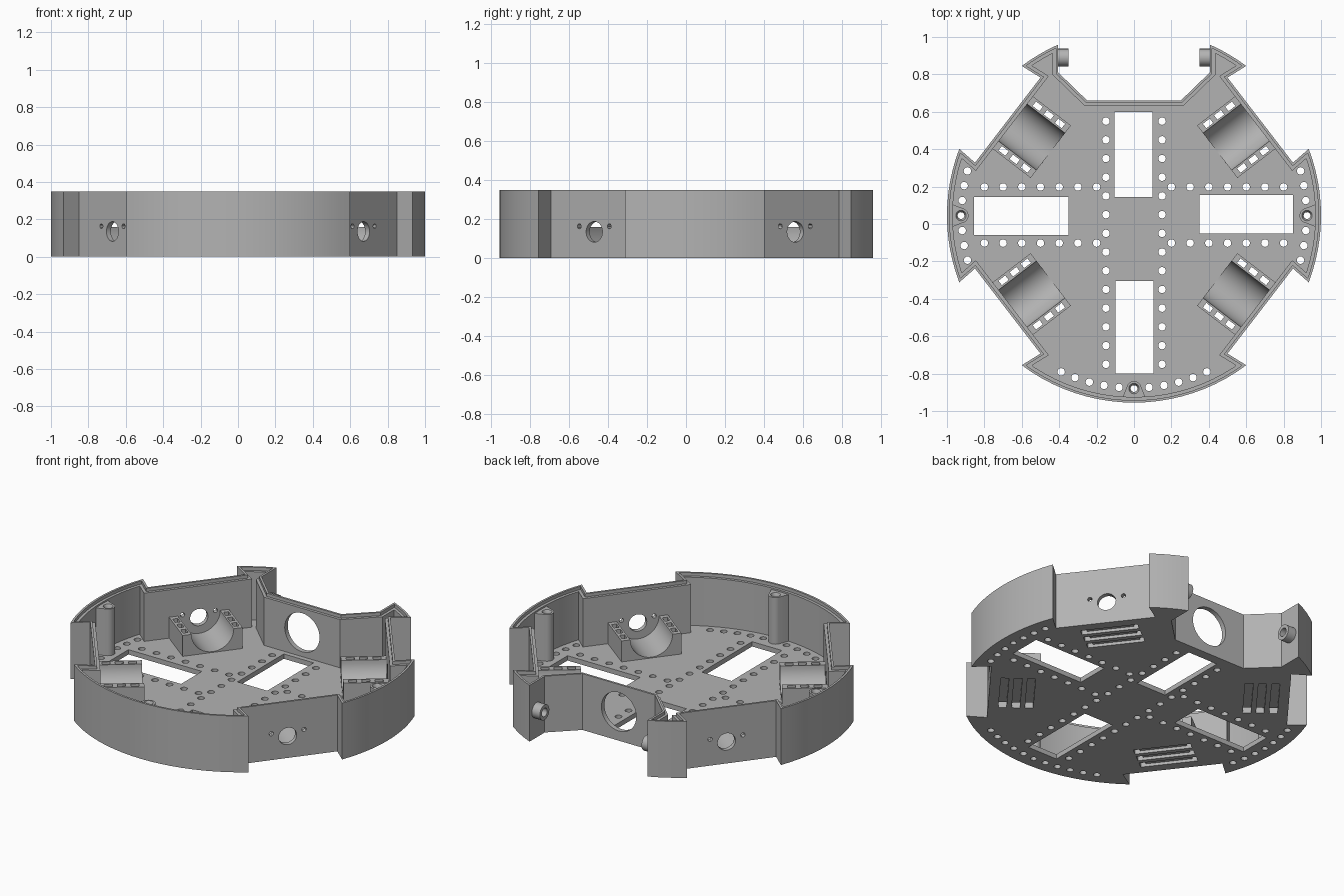
import bpy
import bmesh
from math import sin, cos, radians
from mathutils import Matrix, Vector

if "Cube" in bpy.data.objects:
    bpy.data.objects.remove(bpy.data.objects["Cube"], do_unlink=True)

YC = 0.045           # centre of the round body
HEIGHT = 0.35
FLOOR = 0.03
WALL_DIST = 0.846    # from centre to the flat motor walls
WALL_ANGLES = (37.5, 142.5, 217.5, 322.5)
POST_ANGLES = (0, 180, 270)
POST_R = 0.925

grey = bpy.data.materials.new("plain_grey")
grey.use_nodes = True
grey.diffuse_color = (0.45, 0.45, 0.45, 1)
grey.node_tree.nodes["Principled BSDF"].inputs["Base Color"].default_value = (0.45, 0.45, 0.45, 1)


def finish(bm, name):
    bmesh.ops.recalc_face_normals(bm, faces=bm.faces[:])
    mesh = bpy.data.meshes.new(name)
    bm.to_mesh(mesh)
    bm.free()
    mesh.materials.append(grey)
    obj = bpy.data.objects.new(name, mesh)
    bpy.context.collection.objects.link(obj)
    return obj


def arc(r, start, end, steps, cx=0.0, cy=0.0):
    angles = [radians(start + (end - start) * i / steps) for i in range(steps + 1)]
    return [(cx + r * cos(a), cy + r * sin(a)) for a in angles]


def circle(r, cx=0.0, cy=0.0, sides=24):
    return arc(r, 0, 360, sides, cx, cy)[:-1]


def rect(x0, x1, y0, y1):
    return [(x0, y0), (x1, y0), (x1, y1), (x0, y1)]


def prism(bm, points, low, high, matrix=Matrix()):
    rings = [[bm.verts.new(matrix @ Vector((x, y, z))) for x, y in points] for z in (low, high)]
    skin(bm, rings)


def skin(bm, rings):
    count = len(rings[0])
    for a, b in zip(rings, rings[1:]):
        for i in range(count):
            j = (i + 1) % count
            bm.faces.new((a[i], a[j], b[j], b[i]))
    bm.faces.new(rings[0][::-1])
    bm.faces.new(rings[-1])


def inset(points, d):
    """Move every edge of a counter-clockwise outline inwards by d."""
    result = []
    pts = [Vector(p) for p in points]
    for i, p in enumerate(pts):
        e1 = (p - pts[i - 1]).normalized()
        e2 = (pts[(i + 1) % len(pts)] - p).normalized()
        n1, n2 = Vector((-e1.y, e1.x)), Vector((-e2.y, e2.x))
        result.append(tuple(p + (n1 + n2) * d / (1 + n1.dot(n2))))
    return result


def polar(angle, dist):
    """Local x points outwards, y along the wall, z up."""
    turn = Matrix.Rotation(radians(angle), 4, 'Z')
    return Matrix.Translation((0, YC, 0)) @ turn @ Matrix.Translation((dist, 0, 0))


# Turns a profile drawn as (along wall, up) so that it extrudes outwards
UPRIGHT = Matrix(((0, 0, 1, 0), (1, 0, 0, 0), (0, 1, 0, 0), (0, 0, 0, 1)))

# Body outline: right half, then its mirror
half = arc(1, -90, -53.13, 10, 0, YC)
half += [(0.5, YC - 0.738), (0.85, YC - 0.283)]
half += arc(1, -20.9, 20.9, 12, 0, YC)
half += [(0.85, YC + 0.283), (0.5, YC + 0.738)]
half += arc(1, 53.13, 66.1, 4, 0, YC)
half += [(0.405, 0.81), (0.25, 0.66)]
outline = half + [(-x, y) for x, y in reversed(half) if x > 0.001]

# Tray body with floor, wall and stepped rim
bm = bmesh.new()
steps = [(0, 0), (0, HEIGHT), (0.013, HEIGHT), (0.013, 0.33), (0.03, 0.33), (0.03, FLOOR)]
skin(bm, [[bm.verts.new((x, y, z)) for x, y in inset(outline, d)] for d, z in steps])
body = finish(bm, "tray_body")

# Motor cradles on the floor
bm = bmesh.new()
cradle = [(-0.177, 0.025), (0.177, 0.025), (0.177, 0.16)]
cradle += arc(0.125, 0, -180, 20, 0, 0.16) + [(-0.177, 0.16)]
for angle in WALL_ANGLES:
    prism(bm, cradle, -0.285, -0.025, polar(angle, WALL_DIST) @ UPRIGHT)
cradles = finish(bm, "motor_cradles")

# Screw posts against the round walls
bm = bmesh.new()
post = [(0.05, -0.062)] + [(0.05, 0.062)] + arc(0.04, 120, 240, 10)
for angle in POST_ANGLES:
    prism(bm, post, 0.02, 0.32, polar(angle, POST_R))
posts = finish(bm, "screw_posts")

# Round bosses at the rear opening
bm = bmesh.new()
for x0, x1 in ((0.35, 0.41), (-0.41, -0.35)):
    prism(bm, circle(0.047, 0.89, 0.17), x0, x1, UPRIGHT)
bosses = finish(bm, "hinge_bosses")

# Cutters for every opening
bm = bmesh.new()
for window in ((-0.1, 0.105, -0.8, -0.305), (-0.105, 0.1, 0.145, 0.6),
               (-0.855, -0.35, -0.06, 0.145), (0.35, 0.85, -0.05, 0.155)):
    prism(bm, rect(*window), -0.05, 0.05)

holes = [(s * 0.15, 0.55 - 0.1 * i) for s in (-1, 1) for i in range(14)]
holes += [(s * (0.2 + 0.1 * i), y) for s in (-1, 1) for i in range(7) for y in (0.198, -0.102)]
for base, count in ((0, 3), (180, 3), (270, 5)):
    for i in range(1, count + 1):
        for side in (-1, 1):
            a = radians(base + side * 5 * i)
            holes.append((0.922 * cos(a), YC + 0.922 * sin(a)))
for x, y in holes:
    prism(bm, circle(0.02, x, y, 16), -0.05, 0.05)

# Post bores, widened at the top
for angle in POST_ANGLES:
    frame = polar(angle, POST_R)
    rings = []
    for r, z in ((0.018, -0.05), (0.018, 0.3), (0.028, 0.32), (0.028, 0.4)):
        rings.append([bm.verts.new(frame @ Vector((x, y, z))) for x, y in circle(r)])
    skin(bm, rings)

# Shaft holes, screw holes and strap channels of each motor
channel = [(-0.165, -0.02), (0.165, -0.02), (0.165, 0.2), (0.135, 0.2),
           (0.135, 0.018), (-0.135, 0.018), (-0.135, 0.2), (-0.165, 0.2)]
for angle in WALL_ANGLES:
    frame = polar(angle, WALL_DIST) @ UPRIGHT
    prism(bm, circle(0.053, 0, 0.135), -0.06, 0.04, frame)
    for t in (-0.097, 0.097):
        prism(bm, circle(0.013, t, 0.163, 12), -0.06, 0.04, frame)
    for n in (-0.232, -0.157, -0.082):
        prism(bm, channel, n - 0.023, n + 0.023, frame)

# Large rear hole and the boss bores
prism(bm, circle(0.12, 0, 0.18, 40), 0.56, 0.68, polar(90, 0) @ UPRIGHT)
for x0, x1 in ((0.33, 0.45), (-0.45, -0.33)):
    prism(bm, circle(0.026, 0.89, 0.17), x0, x1, UPRIGHT)
cutter = finish(bm, "opening_cutters")
cutter.hide_render = True

# Cut the openings and shade
for obj in (body, cradles, posts, bosses):
    mod = obj.modifiers.new("openings", 'BOOLEAN')
    mod.operation = 'DIFFERENCE'
    mod.solver = 'EXACT'
    mod.object = cutter
    bpy.ops.object.select_all(action='DESELECT')
    bpy.context.view_layer.objects.active = obj
    obj.select_set(True)
    bpy.ops.object.modifier_apply(modifier=mod.name)
    bpy.ops.object.shade_smooth_by_angle()
bpy.data.objects.remove(cutter, do_unlink=True)
